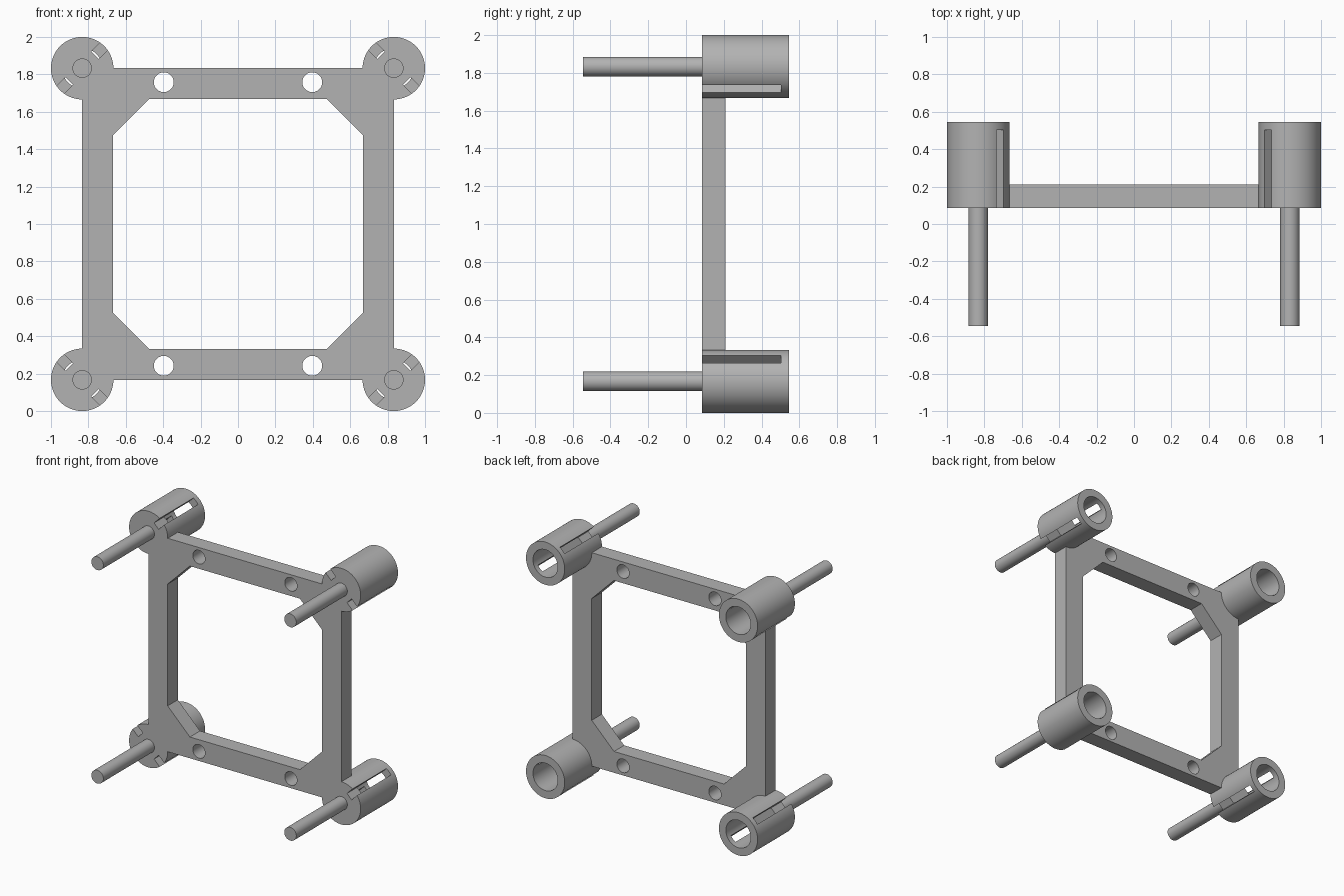
import bpy, bmesh, math
from mathutils import Matrix, Vector

if "Cube" in bpy.data.objects:
    bpy.data.objects.remove(bpy.data.objects["Cube"], do_unlink=True)

grey = bpy.data.materials.new("plain grey")
grey.use_nodes = True
COLOUR = (0.45, 0.45, 0.45, 1)
grey.diffuse_color = COLOUR
grey.node_tree.nodes["Principled BSDF"].inputs["Base Color"].default_value = COLOUR

MID = 1.0                        # height of the frame centre
FRONT, FRAME_BACK, BACK = 0.085, 0.21, 0.545
POST = 0.833                     # offset of each corner post from the centre
CORNERS = [(sx, sz) for sx in (-1, 1) for sz in (-1, 1)]


def prism(name, points, y0, y1):
    """Extrude an x-z outline from y0 to y1."""
    bm = bmesh.new()
    face = bm.faces.new([bm.verts.new((x, y0, z)) for x, z in points])
    ext = bmesh.ops.extrude_face_region(bm, geom=[face])
    moved = [v for v in ext["geom"] if isinstance(v, bmesh.types.BMVert)]
    bmesh.ops.translate(bm, verts=moved, vec=(0, y1 - y0, 0))
    bmesh.ops.recalc_face_normals(bm, faces=bm.faces)
    mesh = bpy.data.meshes.new(name)
    bm.to_mesh(mesh)
    bm.free()
    mesh.materials.append(grey)
    obj = bpy.data.objects.new(name, mesh)
    bpy.context.collection.objects.link(obj)
    return obj


def cylinder(name, x, z, radius, y0, y1, sides=64):
    steps = [math.tau * (i + 0.5) / sides for i in range(sides)]
    ring = [(x + radius * math.cos(a), z + radius * math.sin(a)) for a in steps]
    return prism(name, ring, y0, y1)


def combine(target, other, operation):
    mod = target.modifiers.new(operation.lower(), "BOOLEAN")
    mod.operation, mod.object, mod.solver = operation, other, "EXACT"
    bpy.context.view_layer.objects.active = target
    bpy.ops.object.modifier_apply(modifier=mod.name)
    bpy.data.objects.remove(other, do_unlink=True)


# Square frame with an eight-sided opening
frame = prism("frame", [(-POST, MID - POST), (POST, MID - POST),
                        (POST, MID + POST), (-POST, MID + POST)], FRONT, FRAME_BACK)
a, b = 0.667, 0.475
opening = [(a, b), (b, a), (-b, a), (-a, b), (-a, -b), (-b, -a), (b, -a), (a, -b)]
combine(frame, prism("opening", [(x, z + MID) for x, z in opening], 0, 0.4), "DIFFERENCE")

# Screw holes in the top and bottom rails
for sx, sz in CORNERS:
    combine(frame, cylinder("hole", sx * 0.397, MID + sz * 0.758, 0.053, 0, 0.4, 32), "DIFFERENCE")

# Corner sockets, bored from the back, with a pin at the front
for sx, sz in CORNERS:
    x, z = sx * POST, MID + sz * POST
    combine(frame, cylinder("socket", x, z, 0.167, FRONT, BACK), "UNION")
    combine(frame, cylinder("bore", x, z, 0.107, FRAME_BACK, 0.7), "DIFFERENCE")
    # Two opposite slots across the diagonal of each corner
    out = Vector((sx, -sz)).normalized()
    side = Vector((sz, sx)).normalized() * 0.028
    for s in (-1, 1):
        near, far = out * s * 0.097, out * s * 0.2
        quad = [near - side, far - side, far + side, near + side]
        combine(frame, prism("slot", [(x + p.x, z + p.y) for p in quad], 0, 0.503), "DIFFERENCE")
    combine(frame, cylinder("pin", x, z, 0.052, -0.545, 0.12, 32), "UNION")

# Smooth round walls, sharp edges
bpy.ops.object.select_all(action="DESELECT")
frame.select_set(True)
bpy.context.view_layer.objects.active = frame
bpy.ops.object.shade_smooth_by_angle(angle=math.radians(30))
